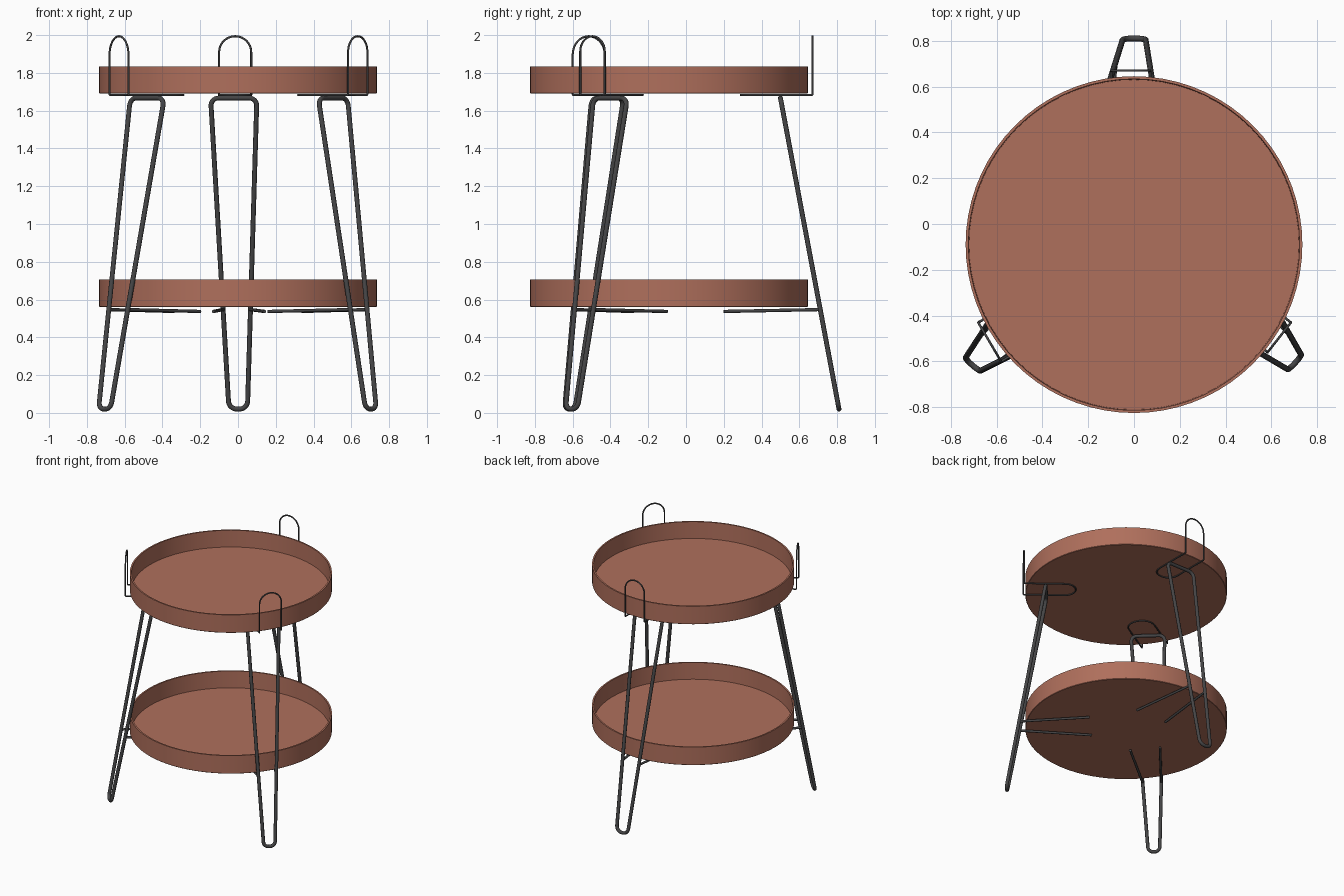
import bpy, bmesh, math
from mathutils import Vector

if "Cube" in bpy.data.objects:
    bpy.data.objects.remove(bpy.data.objects["Cube"])


def material(name, rgb):
    m = bpy.data.materials.new(name)
    m.diffuse_color = (*rgb, 1)
    m.use_nodes = True
    m.node_tree.nodes["Principled BSDF"].inputs["Base Color"].default_value = m.diffuse_color
    return m


CLAY = material("clay_paint", (0.43, 0.16, 0.107))
METAL = material("dark_metal", (0.06, 0.06, 0.062))


def rounded(pts, radii, closed, steps=8):
    """Replace each corner of a path by an arc of the given radius."""
    pts = [Vector(p) for p in pts]
    out = []
    n = len(pts)
    for i, (p, r) in enumerate(zip(pts, radii)):
        if r == 0 or (not closed and i in (0, n - 1)):
            out.append(p)
            continue
        a = (pts[i - 1] - p).normalized()
        b = (pts[(i + 1) % n] - p).normalized()
        half = a.angle(b) / 2
        c = p + (a + b).normalized() * (r / math.sin(half))
        t = r / math.tan(half)
        va, vb = p + a * t - c, p + b * t - c
        ang = va.angle(vb)
        for k in range(steps + 1):
            f = k / steps
            out.append(c + (va * math.sin((1 - f) * ang) + vb * math.sin(f * ang)) / math.sin(ang))
    return out


def tube(name, pts, radii, thick, closed=True):
    cu = bpy.data.curves.new(name, 'CURVE')
    cu.dimensions = '3D'
    cu.bevel_depth = thick
    cu.bevel_resolution = 3
    cu.use_fill_caps = True
    path = rounded(pts, radii, closed)
    sp = cu.splines.new('POLY')
    sp.points.add(len(path) - 1)
    for q, p in zip(sp.points, path):
        q.co = (*p, 1)
    sp.use_cyclic_u = closed
    ob = bpy.data.objects.new(name, cu)
    bpy.context.collection.objects.link(ob)
    bpy.ops.object.select_all(action='DESELECT')
    ob.select_set(True)
    bpy.context.view_layer.objects.active = ob
    bpy.ops.object.convert(target='MESH')
    ob = bpy.context.view_layer.objects.active
    ob.data.materials.clear()
    ob.data.materials.append(METAL)
    bpy.ops.object.shade_smooth_by_angle(angle=math.radians(40))
    return ob


def tray(name, z0, z1, R=0.735, segs=72):
    bm = bmesh.new()
    prof = [(0, z0), (R - 0.003, z0), (R, z0 + 0.003), (R, z1), (R - 0.012, z1),
            (R - 0.015, z0 + 0.012), (0, z0 + 0.012)]
    vs = [bm.verts.new((r, 0, z)) for r, z in prof]
    es = [bm.edges.new(e) for e in zip(vs, vs[1:])]
    bmesh.ops.spin(bm, geom=vs + es, cent=(0, 0, 0), axis=(0, 0, 1),
                   angle=2 * math.pi, steps=segs, use_duplicate=False)
    bmesh.ops.remove_doubles(bm, verts=bm.verts, dist=1e-4)
    bmesh.ops.recalc_face_normals(bm, faces=bm.faces)
    me = bpy.data.meshes.new(name)
    bm.to_mesh(me)
    bm.free()
    ob = bpy.data.objects.new(name, me)
    ob.location.y = -0.09
    bpy.context.collection.objects.link(ob)
    me.materials.append(CLAY)
    bpy.ops.object.select_all(action='DESELECT')
    ob.select_set(True)
    bpy.context.view_layer.objects.active = ob
    bpy.ops.object.shade_smooth_by_angle(angle=math.radians(30))


# Round trays
tray("upper_tray", 1.69, 1.835)
tray("lower_tray", 0.56, 0.705)

# Per leg: top A, top B, foot A, foot B, handle ends, inner ends of the lower rods
LEGS = {
    "back": ((-0.145, 0.50), (0.10, 0.50), (-0.048, 0.81), (0.05, 0.81),
             (-0.10, 0.67), (0.07, 0.67), (-0.13, 0.20), (0.14, 0.20)),
    "right": ((0.58, -0.31), (0.425, -0.49), (0.732, -0.575), (0.675, -0.637),
              (0.685, -0.43), (0.583, -0.56), (0.34, -0.10), (0.16, -0.29)),
    "left": ((-0.57, -0.33), (-0.39, -0.50), (-0.738, -0.588), (-0.675, -0.643),
             (-0.68, -0.43), (-0.58, -0.60), (-0.34, -0.11), (-0.20, -0.28)),
}
TOP, FOOT, ROD = 1.667, 0.02, 0.547

for side, (ta, tb, fa, fb, ha, hb, ra, rb) in LEGS.items():
    ta, tb, fa, fb, ha, hb, ra, rb = map(Vector, (ta, tb, fa, fb, ha, hb, ra, rb))

    # Hairpin leg
    foot_r = (fa - fb).length * 0.46
    tube(side + "_leg", [ta.to_3d() + Vector((0, 0, TOP)), fa.to_3d() + Vector((0, 0, FOOT)),
                         fb.to_3d() + Vector((0, 0, FOOT)), tb.to_3d() + Vector((0, 0, TOP))],
         [0.04, foot_r, foot_r, 0.04], 0.013)

    # Wire handle: arch above the rim, folded under the tray into a loop
    w = (hb - ha).length
    across = (hb - ha) / w
    inward = Vector((-across.y, across.x))
    mid = (ha + hb) / 2
    if inward.dot(Vector((0, -0.09)) - mid) < 0:
        inward = -inward
    ia, ib = ha + inward * 0.38, hb + inward * 0.38
    zl, zh = 1.683, 1.994
    tube(side + "_handle", [(*ha, zl), (*ha, zh), (*hb, zh), (*hb, zl), (*ib, zl), (*ia, zl)],
         [0.006, w * 0.495, w * 0.495, 0.006, w * 0.495, w * 0.495], 0.0055)

    # Rods that carry the lower tray
    f = (TOP - ROD) / (TOP - FOOT)
    for tag, t, b, e in (("a", ta, fa, ra), ("b", tb, fb, rb)):
        p = t.lerp(b, f)
        tube(f"{side}_tray_rod_{tag}", [(*p, ROD), (*e, ROD - 0.01)], [0, 0], 0.009, False)
